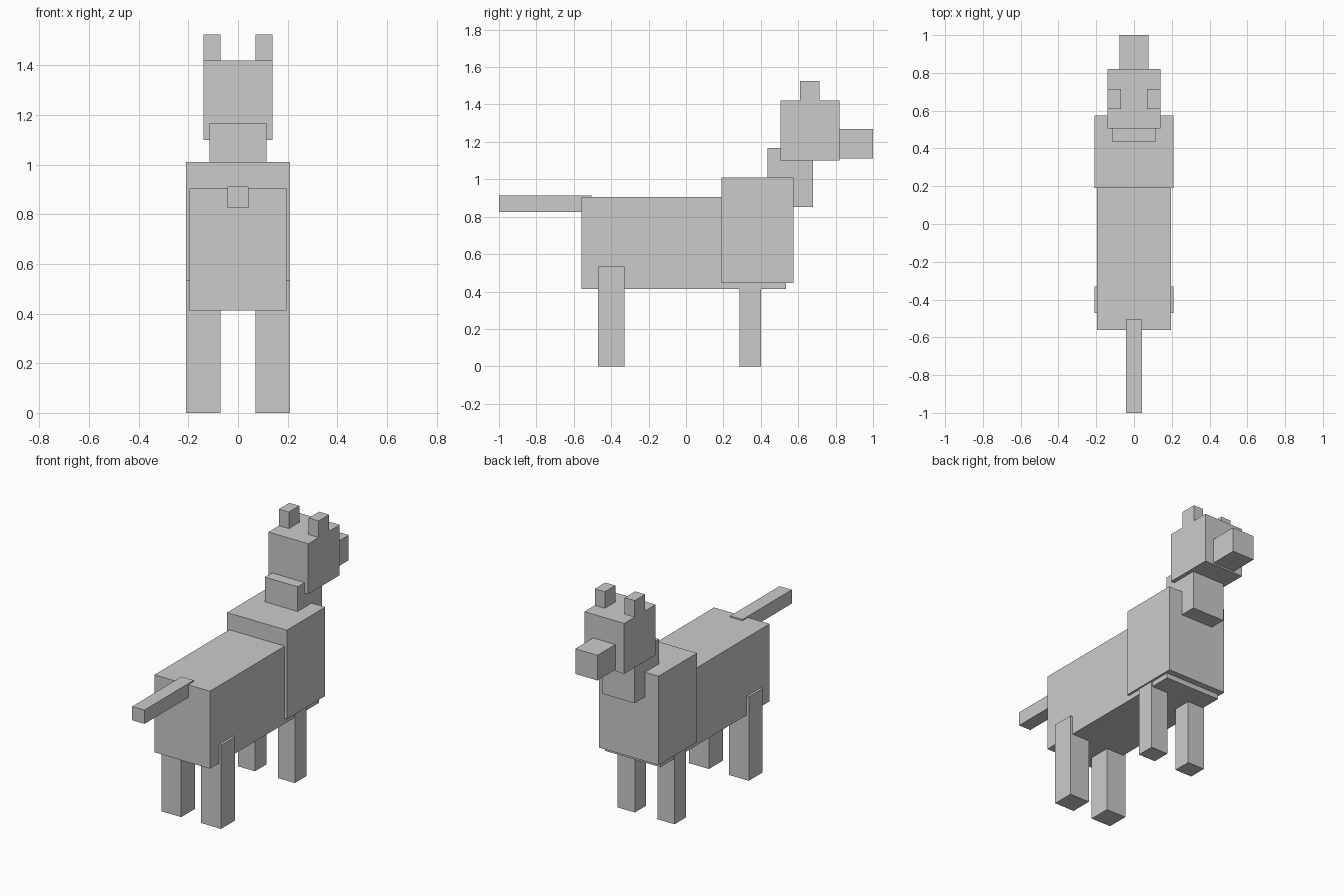
import bpy
import bmesh
from mathutils import Vector

if "Cube" in bpy.data.objects:
    bpy.data.objects.remove(bpy.data.objects["Cube"])


def box(name, x, y, z):
    """Add a flat-faced box spanning the (min, max) ranges on each axis."""
    bm = bmesh.new()
    bmesh.ops.create_cube(bm, size=1)
    size = Vector((x[1] - x[0], y[1] - y[0], z[1] - z[0]))
    centre = Vector((sum(x), sum(y), sum(z))) / 2
    bmesh.ops.scale(bm, vec=size, verts=bm.verts)
    mesh = bpy.data.meshes.new(name)
    bm.to_mesh(mesh)
    bm.free()
    obj = bpy.data.objects.new(name, mesh)
    obj.location = centre
    bpy.context.collection.objects.link(obj)
    return obj


def centred(name, half_width, y, z):
    return box(name, (-half_width, half_width), y, z)


def pair(name, inner, outer, y, z):
    box(name + "_right", (inner, outer), y, z)
    box(name + "_left", (-outer, -inner), y, z)


# Torso and the fuller chest around its front part
centred("body", 0.195, (-0.56, 0.535), (0.413, 0.905))
centred("chest", 0.21, (0.19, 0.575), (0.445, 1.01))

# Neck, head and snout
centred("neck", 0.115, (0.435, 0.68), (0.853, 1.167))
centred("head", 0.14, (0.505, 0.82), (1.10, 1.42))
centred("snout", 0.078, (0.82, 1.0), (1.11, 1.27))
pair("ear", 0.07, 0.14, (0.61, 0.715), (1.42, 1.525))

# Tail sits slightly proud of the back
centred("tail", 0.043, (-1.0, -0.505), (0.825, 0.913))

# Legs
pair("back_leg", 0.07, 0.21, (-0.47, -0.33), (0, 0.533))
pair("front_leg", 0.08, 0.20, (0.285, 0.40), (0, 0.47))
